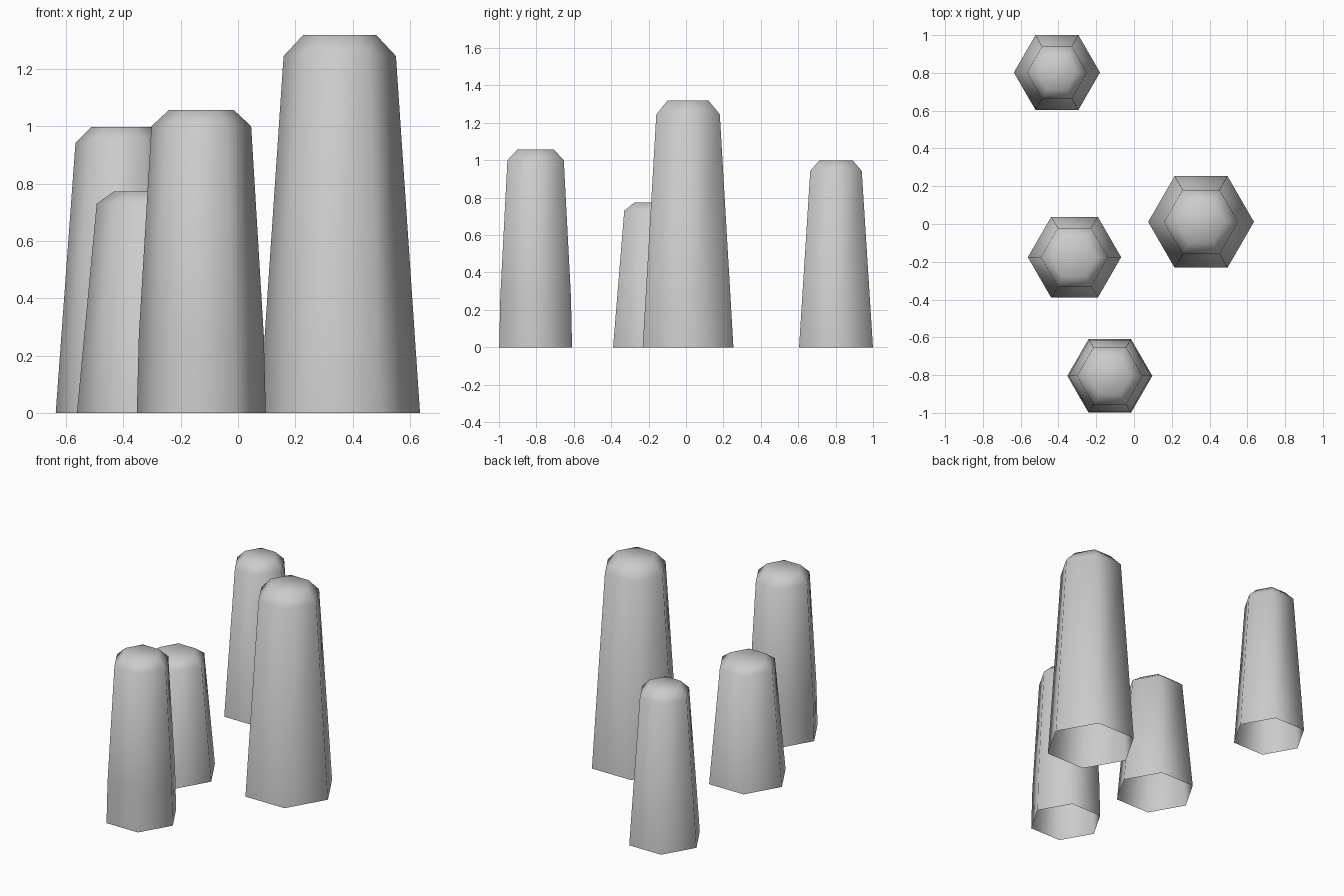
import bpy, bmesh, math

if "Cube" in bpy.data.objects:
    bpy.data.objects.remove(bpy.data.objects["Cube"])

def column(name, x, y, rings):
    """Open-bottomed hexagonal column from (height, radius) rings, capped on top."""
    bm = bmesh.new()
    loops = []
    for z, r in rings:
        loops.append([bm.verts.new((r * math.cos(i * math.pi / 3),
                                    r * math.sin(i * math.pi / 3), z))
                      for i in range(6)])
    for low, high in zip(loops, loops[1:]):
        for i in range(6):
            j = (i + 1) % 6
            bm.faces.new((low[i], low[j], high[j], high[i]))
    bm.faces.new(loops[-1])
    for f in bm.faces:
        f.smooth = True
    mesh = bpy.data.meshes.new(name)
    bm.to_mesh(mesh)
    bm.free()
    obj = bpy.data.objects.new(name, mesh)
    obj.location = (x, y, 0)
    bpy.context.collection.objects.link(obj)
    return obj

# Tall column on the right
column("tall_column", 0.355, 0.011, [(0, 0.28), (1.245, 0.196), (1.318, 0.128)])
# Column at the back
column("back_column", -0.408, 0.802, [(0, 0.228), (0.943, 0.159), (0.998, 0.104)])
# Short column in the middle
column("short_column", -0.315, -0.176, [(0, 0.247), (0.73, 0.178), (0.773, 0.117)])
# Front column, with a slightly straighter foot
column("front_column", -0.128, -0.804,
       [(0, 0.225), (0.27, 0.218), (1.0, 0.174), (1.057, 0.113)])
